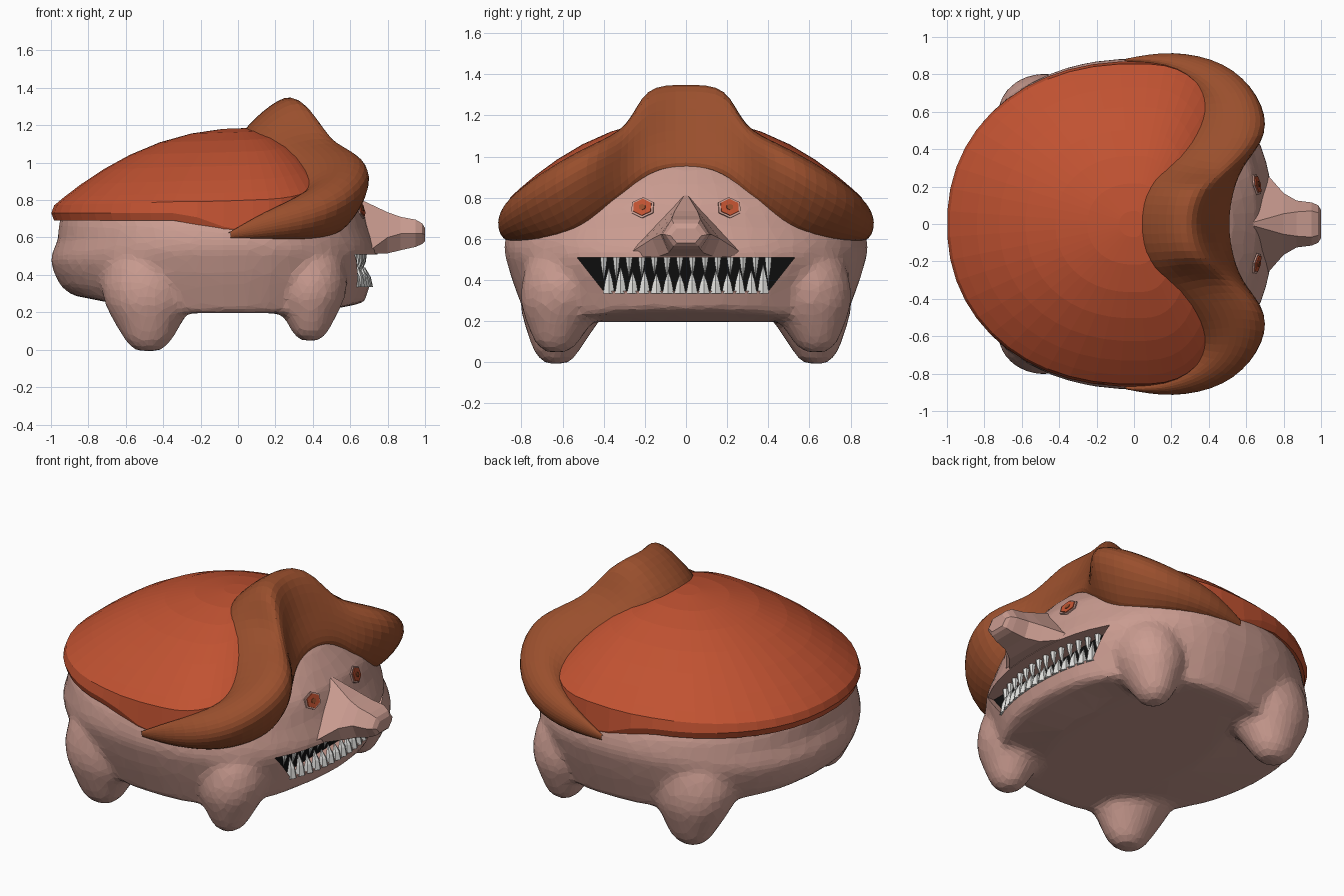
import bpy, bmesh, math
from mathutils import Vector
from mathutils.bvhtree import BVHTree

if "Cube" in bpy.data.objects:
    bpy.data.objects.remove(bpy.data.objects["Cube"])


def material(name, rgb):
    m = bpy.data.materials.new(name)
    m.diffuse_color = (*rgb, 1)
    m.use_nodes = True
    m.node_tree.nodes["Principled BSDF"].inputs["Base Color"].default_value = m.diffuse_color
    return m


PINK = material("dusty pink", (.59, .33, .28))
ORANGE = material("burnt orange", (.53, .084, .031))
BROWN = material("rust brown", (.32, .078, .026))
IVORY = material("tooth grey", (.74, .74, .72))
DARK = material("mouth black", (.004, .004, .004))


def finish(name, bm, *mats):
    bmesh.ops.recalc_face_normals(bm, faces=bm.faces)
    me = bpy.data.meshes.new(name)
    bm.to_mesh(me)
    for m in mats:
        me.materials.append(m)
    ob = bpy.data.objects.new(name, me)
    bpy.context.collection.objects.link(ob)
    return ob


def loft(bm, rings, closed=True, caps=True):
    rows = [[bm.verts.new(p) for p in r] for r in rings]
    for a, b in zip(rows, rows[1:]):
        n = len(a)
        for i in range(n if closed else n - 1):
            j = (i + 1) % n
            bm.faces.new((a[i], a[j], b[j], b[i]))
    if caps:
        bm.faces.new(rows[0])
        bm.faces.new(rows[-1])


def outline(front, back, side, nf, nb, steps=48):
    """Egg-shaped plan outline with separate front and back halves."""
    pts = []
    for i in range(steps):
        t = 2 * math.pi * (i + .5) / steps
        c, s = math.cos(t), math.sin(t)
        a, n = (front, nf) if c > 0 else (back, nb)
        pts.append((a * math.copysign(abs(c) ** (2 / n), c),
                    side * math.copysign(abs(s) ** (2 / n), s)))
    return pts


# Body and face: stacked outlines (z, front, back, half width)
levels = [(.34, .705, .95, .825), (.41, .73, .985, .85), (.48, .75, 1.005, .87),
          (.53, .75, .99, .885), (.58, .73, .965, .885), (.66, .695, .96, .865),
          (.72, .68, .95, .83), (.78, .66, .84, .76), (.87, .59, .66, .62),
          (.96, .51, .5, .45), (1.02, .3, .3, .3)]
BACK = 2.15
# flat floor that lifts a little towards the tail and chin
rings = [[(x, y, .195) for x, y in outline(.4, .4, .6, 2.2, BACK)],
         [(x, y, .195 + .095 * max(0, -x - .35) / .53 + .05 * max(0, x - .4) / .25)
          for x, y in outline(.675, .89, .77, 2.2, BACK)]]
rings += [[(x, y, z) for x, y in outline(f, b, w, 2.2, BACK)] for z, f, b, w in levels]
bm = bmesh.new()
loft(bm, rings)
tree = BVHTree.FromBMesh(bm)

# Four stubby legs (height, radius, y centre), melted into the body below
leg_profile = [(-.008, .045, .63), (.01, .08, .63), (.06, .115, .63), (.12, .145, .62),
               (.18, .175, .61), (.25, .205, .6), (.34, .22, .585), (.45, .2, .58),
               (.56, .13, .57)]
for cx, z0, sx in ((-.48, 0, 1.15), (.385, .055, .92)):
    for sy in (1, -1):
        rings = []
        for z, r, cy in leg_profile:
            z = z0 + z * (.56 - z0) / .56
            rings.append([(cx + sx * r * math.cos(k * math.pi / 10),
                           sy * cy + r * math.sin(k * math.pi / 10), z) for k in range(20)])
        loft(bm, rings)
body = finish("body", bm, PINK, DARK)
remesh = body.modifiers.new("melt", 'REMESH')
remesh.mode = 'VOXEL'
remesh.voxel_size = .026
smooth = body.modifiers.new("soften", 'SMOOTH')
smooth.factor = .5
smooth.iterations = 6
facet = body.modifiers.new("facet", 'DECIMATE')
facet.ratio = .14

# Mouth opening cut into the face, with a dark back wall
bm = bmesh.new()
mouth = [(-.53, .51), (.53, .51), (.40, .345), (-.40, .345)]
loft(bm, [[(x, y, z) for y, z in mouth] for x in (.58, .95)])
bmesh.ops.recalc_face_normals(bm, faces=bm.faces)
for f in bm.faces:
    f.material_index = 1 if f.calc_center_median().x < .6 else 0
cutter = finish("mouth_cutter", bm, PINK, DARK)
cutter.hide_render = True
cutter.hide_viewport = True
cutter.display_type = 'WIRE'
cut = body.modifiers.new("mouth", 'BOOLEAN')
cut.operation = 'DIFFERENCE'
cut.solver = 'EXACT'
cut.object = cutter

# Snout: triangular base narrowing to a blunt hexagonal nose.
# Each row: x top, x side, then half width and height of top, side and underside.
snout = [(.64, .69, .01, .81, .29, .52, .26, .512), (.80, .80, .055, .735, .165, .60, .13, .515),
         (.87, .87, .065, .71, .125, .62, .085, .532), (.95, .95, .07, .695, .115, .62, .07, .55),
         (.985, .985, .06, .675, .10, .62, .06, .565), (1, 1, .045, .65, .075, .615, .045, .58)]
bm = bmesh.new()
loft(bm, [[(t, a, za), (x, b, zb), (x, c, zc), (x, -c, zc), (x, -b, zb), (t, -a, za)]
          for t, x, a, za, b, zb, c, zc in snout])
finish("snout", bm, PINK)


# Shell: dome over an egg-shaped rim that dips towards the front
def ramp(x):
    return min(1, max(0, (x + .28) / .28))


def rim_z(x):
    return .69 - .1 * ramp(x)


def shell_z(x, y):
    a, n = (.6, 2.7) if x > 0 else (1, BACK)
    s = min(1, ((abs(x) / a) ** n + (abs(y) / .87) ** n) ** (1 / n))
    return rim_z(x) + (1.185 - rim_z(x)) * (1 - (.8 - .13 * ramp(x)) * s ** 2.1) + .03 * x


rim = outline(.5, 1, .87, 3, BACK)
bm = bmesh.new()
rings = [[(x * k, y * k, rim_z(x)) for x, y in rim] for k in (.9, .985)]
rings.append([(x, y, rim_z(x) + .04) for x, y in rim])
for k in (.985, .93, .84, .72, .58, .42, .25, .08):
    rings.append([(x * k, y * k, shell_z(x * k, y * k)) for x, y in rim])
loft(bm, rings)
finish("shell", bm, ORANGE)

# Hood: half strip of cross-sections from the crest round to the side (mirrored).
# Each row: back seam, ridge back, ridge front, bulge, lower edge.
hood = [
    ((.01, 0, 1.2), (.22, 0, 1.36), (.31, 0, 1.35), (.40, 0, 1.13), (.535, 0, .95)),
    ((.06, .22, 1.2), (.24, .2, 1.36), (.39, .21, 1.36), (.47, .2, 1.1), (.56, .2, .92)),
    ((.19, .33, 1.2), (.35, .27, 1.14), (.48, .28, 1.13), (.59, .31, 1.0), (.60, .31, .8)),
    ((.34, .5, 1.2), (.50, .45, 1.07), (.68, .45, 1.07), (.77, .49, .94), (.62, .46, .69)),
    ((.39, .66, 1.2), (.53, .64, .97), (.67, .68, .94), (.69, .71, .8), (.57, .57, .6)),
    ((.33, .77, .84), (.39, .81, .85), (.49, .87, .80), (.5, .88, .69), (.43, .8, .58)),
    ((.1, .86, .70), (.13, .89, .75), (.2, .93, .72), (.2, .935, .64), (.2, .88, .58)),
    ((-.06, .86, .6), (-.05, .875, .63), (-.04, .885, .63), (-.04, .885, .61), (-.04, .87, .58)),
]
rings = []
for row in hood:
    x, y, z = row[0]
    x2, y2, z2 = row[-1]
    seam = (x, y, min(z, shell_z(x, y) + .004))
    inner = (x * .85, y * .9, seam[2] - .05)
    rings.append([inner, seam, *row[1:], (x2 * .85, y2 * .85, z2)])
bm = bmesh.new()
loft(bm, rings, closed=False, caps=False)
hood_ob = finish("hood", bm, BROWN)
mirror = hood_ob.modifiers.new("mirror", 'MIRROR')
mirror.use_axis = (False, True, False)
sub = hood_ob.modifiers.new("round", 'SUBSURF')
sub.levels = sub.render_levels = 2

# Eyes: hexagonal rim, iris and pupil plates laid on the face
for side, s in (("left", 1), ("right", -1)):
    loc = tree.ray_cast(Vector((2, s * .21, .75)), Vector((-1, 0, 0)))[0]
    out = Vector((.925, s * .21, .30)).normalized()
    across = Vector((0, 0, 1)).cross(out).normalized()
    up = out.cross(across)
    for part, r, lift, mat in (("eye_rim", .062, .004, PINK), ("iris", .05, .010, ORANGE),
                               ("pupil", .018, .014, BROWN)):
        bm = bmesh.new()
        loft(bm, [[loc + out * (lift + d) + across * r * math.sin(k * math.pi / 3)
                   + up * r * .85 * math.cos(k * math.pi / 3) for k in range(6)]
                  for d in (-.0045, .0045)])
        finish(f"{part}_{side}", bm, mat)


# Teeth: rows of small cones following the curve of the jaws
def teeth(name, count, half, reach, z0, height, radius):
    bm = bmesh.new()
    for i in range(count):
        y = half * (2 * i / (count - 1) - 1)
        x = reach * math.sqrt(1 - (y / .9) ** 2)
        h = height * (1 + .3 * (abs(y) / half) ** 3) * (1 if i % 2 else .88)
        base = [(x + radius * math.cos(k * math.pi / 3), y + radius * math.sin(k * math.pi / 3), z0)
                for k in range(6)]
        mid = [(x + (px - x) * .65, y + (py - y) * .65, z0 + h * .5) for px, py, _ in base]
        tip = [(x - .012 + (px - x) * .06, y + (py - y) * .06, z0 + h) for px, py, _ in base]
        loft(bm, [base, mid, tip])
    finish(name, bm, IVORY)


teeth("lower_teeth", 14, .375, .69, .335, .105, .032)
teeth("upper_teeth", 14, .40, .67, .515, -.10, .02)
